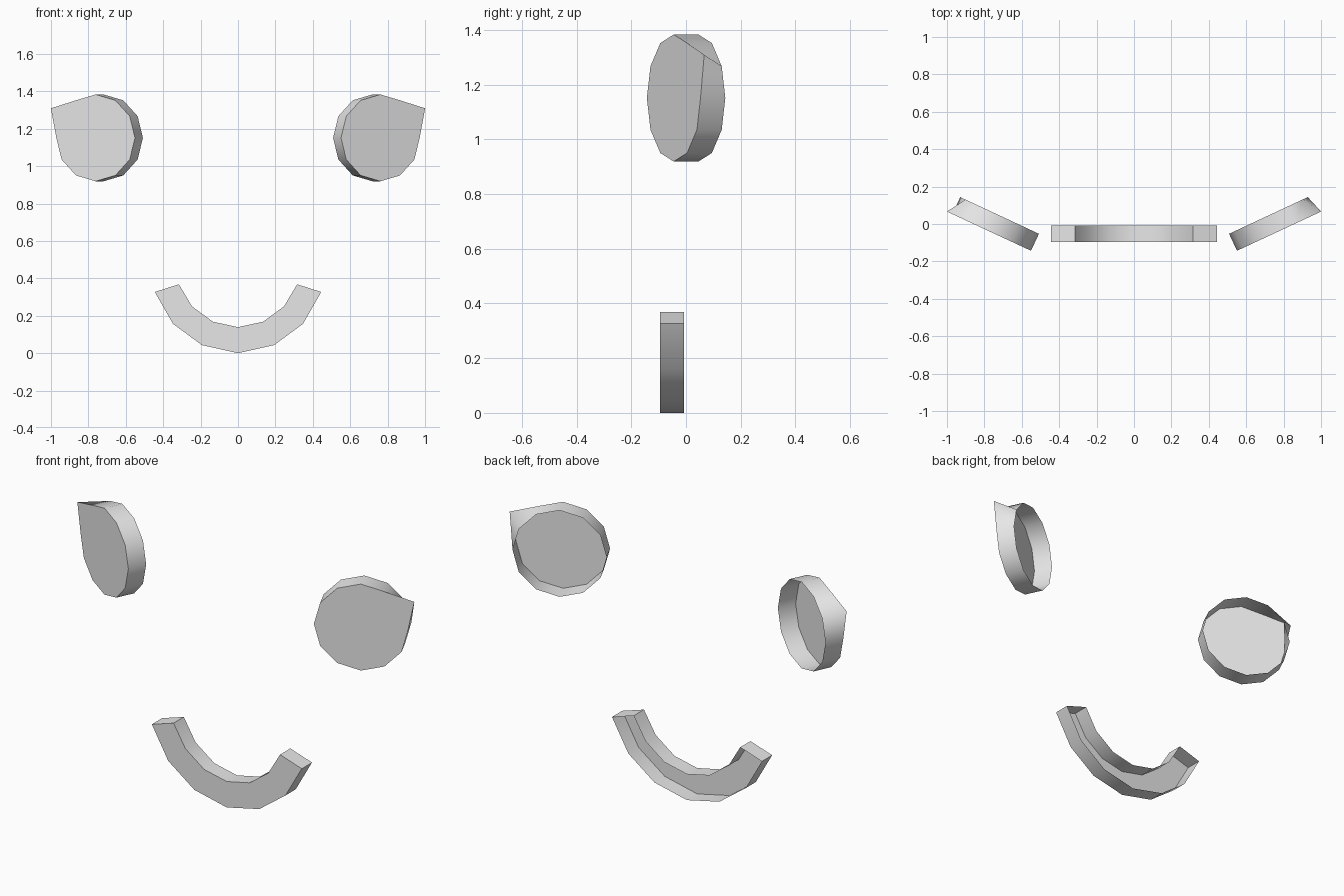
import bpy, math

cube = bpy.data.objects.get("Cube")
if cube:
    bpy.data.objects.remove(cube, do_unlink=True)

GREY = (0.8, 0.8, 0.8, 1.0)
grey = bpy.data.materials.new("plain_grey")
grey.use_nodes = True
grey.diffuse_color = GREY
grey.node_tree.nodes["Principled BSDF"].inputs["Base Color"].default_value = GREY


def open_shell(name, outline, depth, location, turn=0.0):
    """Thin shell: flat front from a counter-clockwise (x, z) outline, side walls, open back."""
    n = len(outline)
    verts = [(x, y, z) for y in (0, depth) for x, z in outline]
    faces = [tuple(range(n))]
    for i in range(n):
        j = (i + 1) % n
        faces.append((j, i, i + n, j + n))
    mesh = bpy.data.meshes.new(name)
    mesh.from_pydata(verts, [], faces)
    mesh.materials.append(grey)
    obj = bpy.data.objects.new(name, mesh)
    bpy.context.collection.objects.link(obj)
    obj.location = location
    obj.rotation_euler.z = turn
    bpy.ops.object.select_all(action='DESELECT')
    obj.select_set(True)
    bpy.context.view_layer.objects.active = obj
    bpy.ops.object.shade_smooth_by_angle(angle=math.radians(45))
    return obj


# Eyes: shallow twelve-sided cups, turned outwards, with a pointed outer corner on the front rim
SIDES, RADIUS, DEPTH = 12, 0.232, 0.1
for side, sign in (("left", 1), ("right", -1)):
    rim = [(RADIUS * math.cos(math.tau * i / SIDES), RADIUS * math.sin(math.tau * i / SIDES))
           for i in range(SIDES)]
    if sign < 0:
        rim = [(-x, z) for x, z in reversed(rim)]
    eye = open_shell(side + "_eye", rim, DEPTH, (sign * 0.761, -0.045, 1.151),
                     sign * math.radians(25))
    corner = 1 if sign > 0 else SIDES - 2
    eye.data.vertices[corner].co = (sign * 0.264, 0, 0.158)

# Mouth: curved smile, mirrored about the middle
lower = [(0, 0), (0.193, 0.043), (0.348, 0.157), (0.445, 0.327)]
upper = [(0.316, 0.368), (0.246, 0.25), (0.134, 0.168), (0, 0.139)]
half = lower + upper
smile = half + [(-x, z) for x, z in reversed(half) if x > 0]
open_shell("mouth", smile, 0.087, (0, -0.095, 0))
